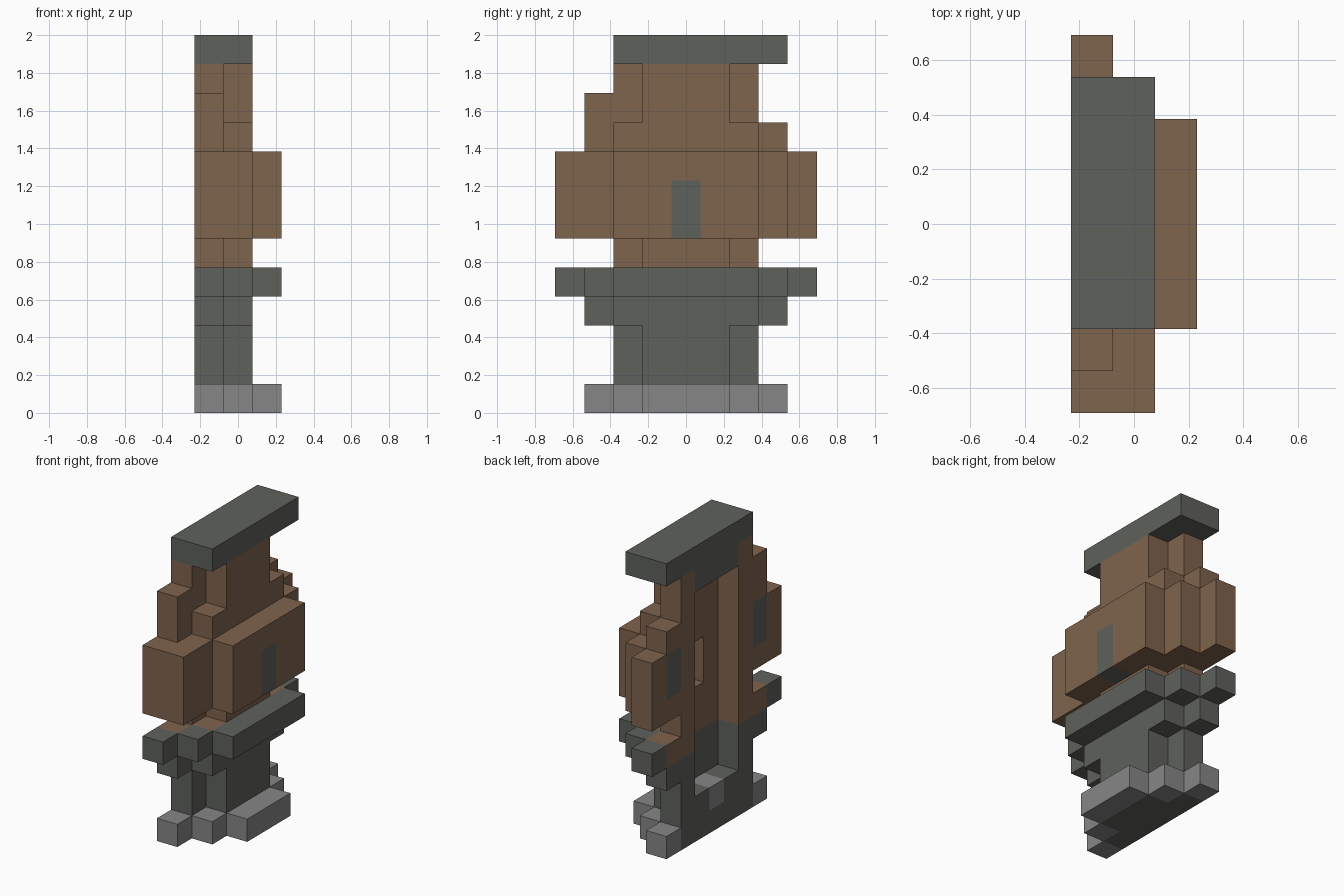
import bpy
import bmesh
from mathutils import Vector

cube = bpy.data.objects.get("Cube")
if cube:
    bpy.data.objects.remove(cube, do_unlink=True)

U = 2 / 13                      # block size
ORIGIN = Vector((-1.5, -4.5, 0))


def material(name, rgb):
    mat = bpy.data.materials.new(name)
    mat.use_nodes = True
    mat.diffuse_color = (*rgb, 1)
    mat.node_tree.nodes["Principled BSDF"].inputs["Base Color"].default_value = (*rgb, 1)
    return mat


MATS = [material("dark_stone", (0.114, 0.120, 0.107)),
        material("brown_timber", (0.212, 0.125, 0.074)),
        material("light_stone", (0.238, 0.238, 0.238))]
DARK, BROWN, LIGHT = range(3)

blocks = {}                     # (x, y, z) -> (part, colour)


def layer(part, colour, z0, z1, *rows):
    """Stack layers z0..z1; each row is the y range filled at x = 0, 1, 2."""
    for z in range(z0, z1 + 1):
        for x, row in enumerate(rows):
            if row:
                for y in range(row[0], row[1] + 1):
                    blocks[x, y, z] = (part, colour)


def carve(x, ys, zs):
    for y in ys:
        for z in zs:
            blocks.pop((x, y, z), None)


# Stepped foot with a darker core
layer("foot", LIGHT, 0, 0, (1, 7), (2, 6), (3, 5))
layer("foot", DARK, 0, 0, (2, 6), (3, 5))

# Lower tower, corbel and ledge
layer("lower_tower", DARK, 1, 2, (2, 6), (3, 5))
layer("corbel", DARK, 3, 3, (1, 7), (2, 6))
layer("ledge", DARK, 4, 4, (0, 8), (1, 7), (2, 6))
layer("ledge_floor", BROWN, 4, 4, (1, 7), (2, 6))

# Timber storey on a narrow neck
layer("neck", BROWN, 5, 5, (2, 6), (3, 5))
layer("main_storey", BROWN, 6, 8, (0, 8), (0, 7), (2, 6))

# Tapering upper storey
layer("upper_storey", BROWN, 9, 9, (1, 7), (2, 6))
layer("upper_storey", BROWN, 10, 10, (1, 6), (3, 5))
layer("upper_storey", BROWN, 11, 11, (2, 6), (3, 5))

# Roof slab and its inner ceiling
layer("roof", DARK, 12, 12, (2, 7), (2, 7))
layer("ceiling", DARK, 11, 11, (3, 5))

# Hollow shaft and the recess behind the front window
carve(0, range(3, 6), range(2, 11))
carve(1, [4], [6, 7])

# Windows and the hearth stone
layer("window", DARK, 6, 7, None, None, (4, 4))
for side in (1, 7):
    layer("side_windows", DARK, 7, 8, (side, side))
layer("hearth", LIGHT, 1, 1, (4, 4))


def build(part):
    """Make one object from the exposed sides of its blocks."""
    bm = bmesh.new()
    for cell, (name, colour) in blocks.items():
        if name != part:
            continue
        centre = Vector(cell) + Vector((0.5, 0.5, 0.5)) + ORIGIN
        for axis in range(3):
            for sign in (-1, 1):
                step = Vector((0, 0, 0))
                step[axis] = sign
                if tuple(int(c + s) for c, s in zip(cell, step)) in blocks:
                    continue
                a = Vector((0, 0, 0))
                a[(axis + 1) % 3] = 0.5
                b = step.cross(a)
                mid = centre + step * 0.5
                corners = (mid - a - b, mid + a - b, mid + a + b, mid - a + b)
                face = bm.faces.new([bm.verts.new(p * U) for p in corners])
                face.material_index = colour
    bmesh.ops.remove_doubles(bm, verts=bm.verts, dist=0.001)
    bmesh.ops.dissolve_limit(bm, angle_limit=0.01, verts=bm.verts, edges=bm.edges,
                             delimit={"MATERIAL"})
    mesh = bpy.data.meshes.new(part)
    for mat in MATS:
        mesh.materials.append(mat)
    bm.to_mesh(mesh)
    bm.free()
    bpy.context.collection.objects.link(bpy.data.objects.new(part, mesh))


for part in sorted({name for name, _ in blocks.values()}):
    build(part)
